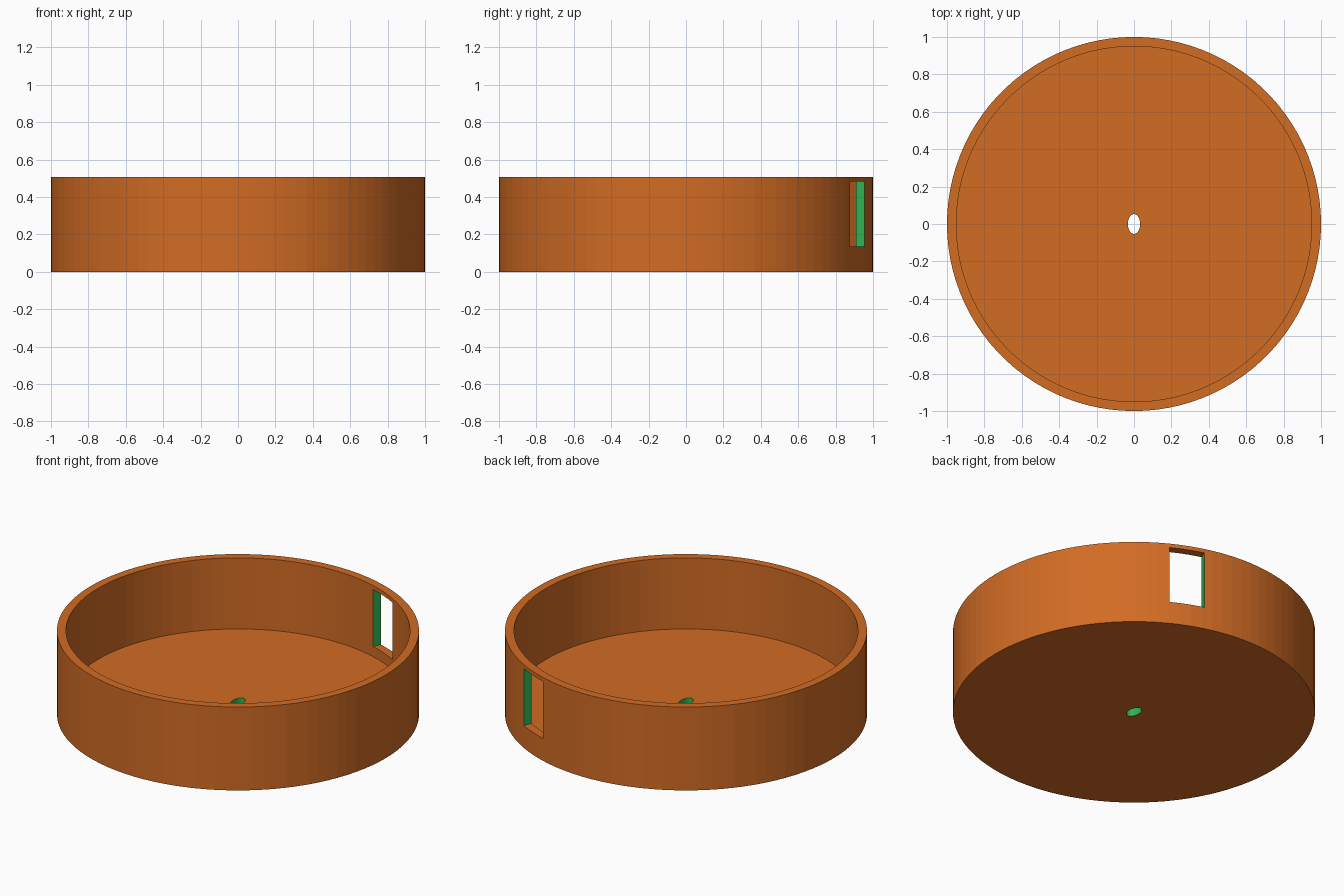
import bpy, bmesh, math
from mathutils import Matrix

if "Cube" in bpy.data.objects:
    bpy.data.objects.remove(bpy.data.objects["Cube"])

SIDES = 100
HEIGHT = 0.508
FLOOR = 0.075
INNER = 0.95


def srgb(r, g, b):
    lin = [(c / 255 / 12.92) if c < 10 else ((c / 255 + 0.055) / 1.055) ** 2.4 for c in (r, g, b)]
    return (*lin, 1.0)


def material(name, rgb):
    m = bpy.data.materials.new(name)
    m.diffuse_color = srgb(*rgb)
    m.use_nodes = True
    m.node_tree.nodes["Principled BSDF"].inputs["Base Color"].default_value = m.diffuse_color
    return m


orange = material("burnt_orange", (210, 108, 36))
green = material("cut_green", (48, 180, 83))


def make_object(name, bm):
    bmesh.ops.recalc_face_normals(bm, faces=bm.faces)
    mesh = bpy.data.meshes.new(name)
    bm.to_mesh(mesh)
    bm.free()
    mesh.materials.append(orange)
    mesh.materials.append(green)
    ob = bpy.data.objects.new(name, mesh)
    bpy.context.collection.objects.link(ob)
    return ob


def stacked_rings(bm, rings):
    """Closed solid through (rx, ry, z) rings, capped at both ends."""
    loops = []
    for rx, ry, z in rings:
        loops.append([bm.verts.new((rx * math.cos(2 * math.pi * i / SIDES),
                                    ry * math.sin(2 * math.pi * i / SIDES), z))
                      for i in range(SIDES)])
    for a, b in zip(loops, loops[1:]):
        for i in range(SIDES):
            j = (i + 1) % SIDES
            bm.faces.new((a[i], a[j], b[j], b[i]))
    bm.faces.new(loops[0][::-1])
    bm.faces.new(loops[-1])


# Open round tray: outer wall, rim, inner wall, floor
bm = bmesh.new()
stacked_rings(bm, [(1, 1, 0), (1, 1, HEIGHT), (INNER, INNER, HEIGHT), (INNER, INNER, FLOOR)])
tray = make_object("round_tray", bm)

# Oval hole through the middle of the floor
bm = bmesh.new()
stacked_rings(bm, [(0.033, 0.053, -0.1), (0.033, 0.053, 0.2)])
for f in bm.faces:
    f.material_index = 1
hole = make_object("floor_hole_cutter", bm)

# Rectangular window through the wall, with green side faces
bm = bmesh.new()
bmesh.ops.create_cube(bm, size=1, matrix=Matrix.Diagonal((0.3, 0.2, 0.347, 1)))
for f in bm.faces:
    f.normal_update()
    f.material_index = 0 if abs(f.normal.z) > 0.5 else 1
bmesh.ops.transform(bm, verts=bm.verts,
                    matrix=Matrix.Rotation(math.radians(67.1), 4, 'Z') @ Matrix.Translation((0.97, 0, 0.31)))
window = make_object("wall_window_cutter", bm)

# Cut both openings, then drop the cutters
bpy.context.view_layer.objects.active = tray
tray.select_set(True)
for cutter in (hole, window):
    cutter.hide_render = True
    mod = tray.modifiers.new("cut", 'BOOLEAN')
    mod.operation = 'DIFFERENCE'
    mod.solver = 'EXACT'
    mod.material_mode = 'TRANSFER'
    mod.object = cutter
    bpy.ops.object.modifier_apply(modifier=mod.name)
    bpy.data.objects.remove(cutter)
